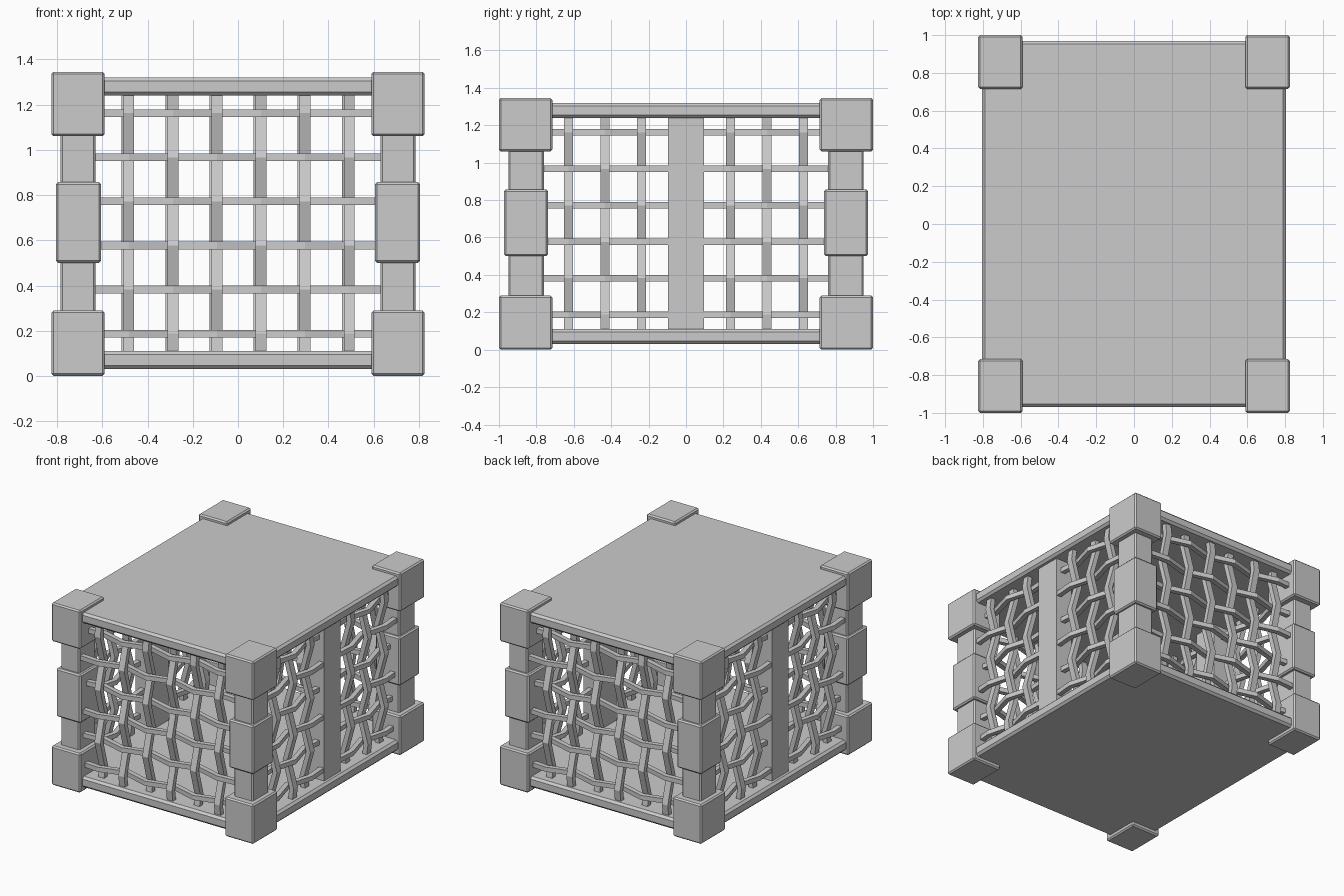
import bpy, bmesh
from math import pi
from mathutils import Matrix, Vector

if "Cube" in bpy.data.objects:
    bpy.data.objects.remove(bpy.data.objects["Cube"])


def finish(name, bm):
    bmesh.ops.recalc_face_normals(bm, faces=bm.faces[:])
    me = bpy.data.meshes.new(name)
    bm.to_mesh(me)
    bm.free()
    ob = bpy.data.objects.new(name, me)
    bpy.context.collection.objects.link(ob)
    return ob


def block(name, x, y, z, bevel=0.01):
    """Bevelled box from (min, max) ranges."""
    bm = bmesh.new()
    bmesh.ops.create_cube(bm, size=1)
    for v in bm.verts:
        v.co = [a[0] + (c + 0.5) * (a[1] - a[0]) for a, c in zip((x, y, z), v.co)]
    ob = finish(name, bm)
    if bevel:
        mod = ob.modifiers.new("bevel", 'BEVEL')
        mod.width = bevel
        mod.segments = 1
    return ob


def rod(bm, points, side, rot):
    """Four-sided rod along points; side = half width, depth is along y."""
    rings = []
    for p in points:
        ring = []
        for s, d in ((-1, -1), (1, -1), (1, 1), (-1, 1)):
            co = p + side * s + Vector((0, 0.018 * d, 0))
            ring.append(bm.verts.new(rot @ co))
        rings.append(ring)
    for a, b in zip(rings, rings[1:]):
        for i in range(4):
            j = (i + 1) % 4
            bm.faces.new((a[i], a[j], b[j], b[i]))
    bm.faces.new(rings[0])
    bm.faces.new(rings[-1])


def weave(stops, first, last, phase):
    """Pairs of (position, in/out offset) alternating at each crossing."""
    out = [(s, 0.027 * (-1) ** (i + phase)) for i, s in enumerate(stops)]
    return [(first, out[0][1] * 0.6)] + out + [(last, out[-1][1] * 0.6)]


ROWS = [1.162 - 0.195 * i for i in range(6)]


def lattice(name, cols, u0, u1, dist, angle):
    """Woven grille facing -y at the given distance, turned about z."""
    rot = Matrix.Rotation(angle, 3, 'Z')
    bm = bmesh.new()
    for r, z in enumerate(ROWS):
        pts = [Vector((u, -dist + o, z)) for u, o in weave(cols, u0, u1, r)]
        rod(bm, pts, Vector((0, 0, 0.017)), rot)
    for c, u in enumerate(cols):
        pts = [Vector((u, -dist + o, z)) for z, o in weave(ROWS, 1.245, 0.105, c + 1)]
        rod(bm, pts, Vector((0.024, 0, 0)), rot)
    finish(name, bm)


# floor and roof panels
block("floor_panel", (-0.805, 0.805), (-0.97, 0.97), (0.03, 0.11), 0.016)
block("roof_panel", (-0.805, 0.805), (-0.97, 0.97), (1.24, 1.32), 0.016)


def span(sign, a, b):
    return sorted((sign * a, sign * b))


# corner posts with end caps and middle collars
for sx in (-1, 1):
    for sy in (-1, 1):
        block("corner_post", span(sx, 0.63, 0.785), span(sy, 0.76, 0.95), (0.2, 1.15))
        block("middle_collar", span(sx, 0.605, 0.805), span(sy, 0.738, 0.973), (0.5, 0.857))
        for z in ((0, 0.29), (1.06, 1.345)):
            block("corner_cap", span(sx, 0.59, 0.825), span(sy, 0.715, 1.0), z)
    # side pillar
    block("side_pillar", span(sx, 0.635, 0.77), (-0.095, 0.095), (0.1, 1.25), 0)

# woven grilles: front and back, then two per side
front_cols = [-0.483 + 0.195 * i for i in range(6)]
side_cols = [-0.628, -0.433, -0.238]
for name, a in (("front", 0), ("back", pi)):
    lattice(name + "_grille", front_cols, -0.635, 0.635, 0.905, a)
for name, a in (("right", pi / 2), ("left", -pi / 2)):
    lattice(name + "_grille_a", side_cols, -0.765, -0.08, 0.73, a)
    lattice(name + "_grille_b", [-c for c in side_cols[::-1]], 0.08, 0.765, 0.73, a)
